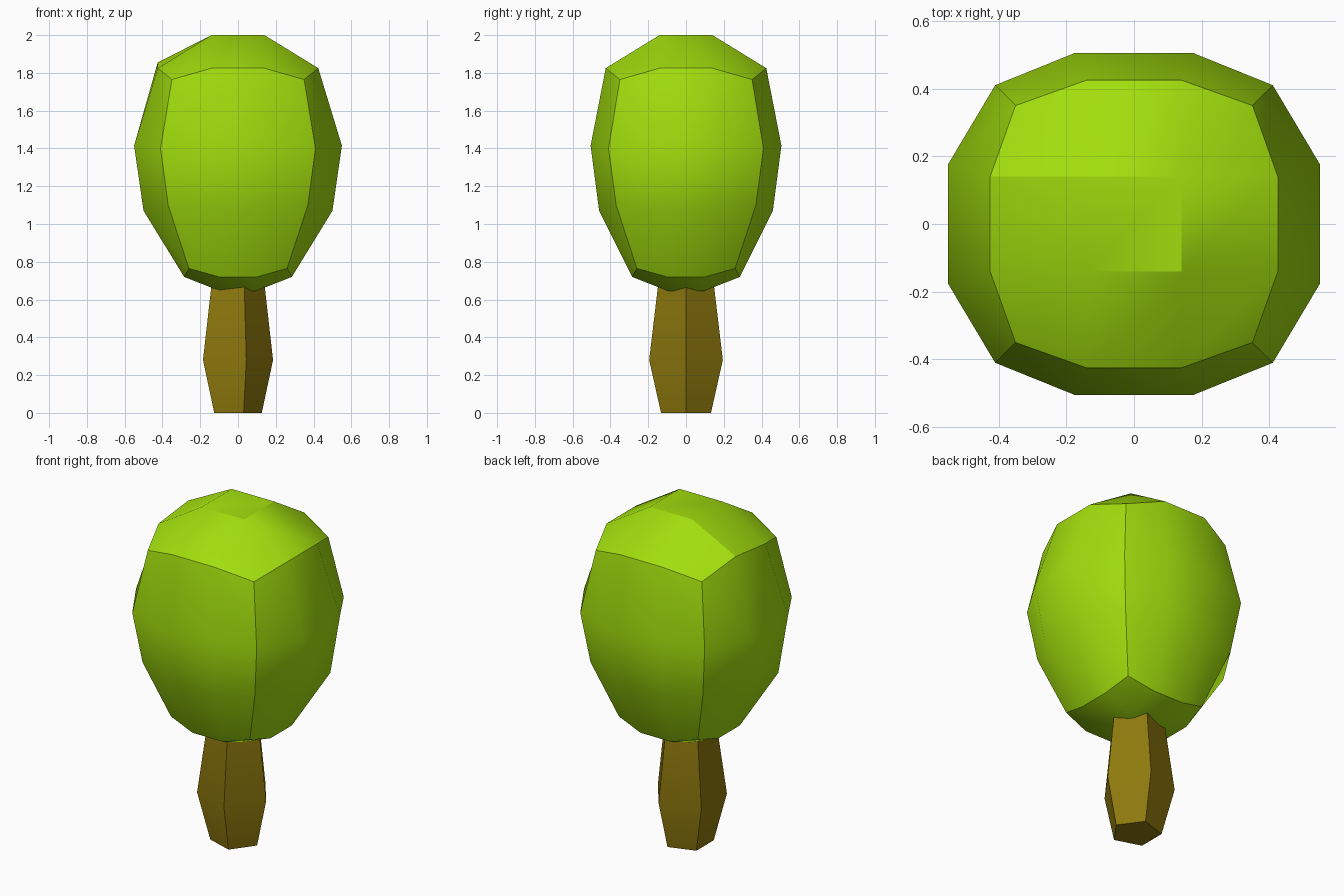
import bpy, bmesh, math

if "Cube" in bpy.data.objects:
    bpy.data.objects.remove(bpy.data.objects["Cube"])


def finish(bm, name, color):
    bmesh.ops.recalc_face_normals(bm, faces=bm.faces)
    mesh = bpy.data.meshes.new(name)
    bm.to_mesh(mesh)
    bm.free()
    obj = bpy.data.objects.new(name, mesh)
    bpy.context.collection.objects.link(obj)
    mat = bpy.data.materials.new(name + "_color")
    mat.diffuse_color = color
    mat.use_nodes = True
    mat.node_tree.nodes["Principled BSDF"].inputs["Base Color"].default_value = mat.diffuse_color
    mesh.materials.append(mat)
    bpy.ops.object.select_all(action='DESELECT')
    obj.select_set(True)
    bpy.context.view_layer.objects.active = obj
    bpy.ops.object.shade_smooth_by_angle(angle=math.radians(30))
    return obj


# Crown: cube with a 3x3 grid per side, inflated ring by ring
# per ring: x reach, y reach, inner half width, side z, corner xy, corner z
RINGS = {
    3: (0.425, 0.425, 0.14, 1.825, 0.35, 1.765),
    1: (0.55, 0.505, 0.175, 1.415, 0.41, 1.40),
    -1: (0.50, 0.46, 0.155, 1.07, 0.37, 1.10),
    -3: (0.285, 0.285, 0.10, 0.72, 0.26, 0.765),
}
CAPS = {3: (0.14, 2.0), -3: (0.095, 0.645)}

bm = bmesh.new()
bmesh.ops.create_cube(bm, size=6)
bmesh.ops.subdivide_edges(bm, edges=bm.edges[:], cuts=2, use_grid_fill=True)
for v in bm.verts:
    i, j, k = (round(c) for c in v.co)
    sx, sy = math.copysign(1, i), math.copysign(1, j)
    rx, ry, inner, z, corner, cz = RINGS[k]
    if abs(i) == 3 and abs(j) == 3:
        v.co = (sx * corner, sy * corner, cz)
    elif abs(i) == 3:
        v.co = (sx * rx, sy * inner, z)
    elif abs(j) == 3:
        v.co = (sx * inner, sy * ry, z)
    else:
        r, z = CAPS[k]
        v.co = (sx * r, sy * r, z)
    # slight bump at the back left shoulder
    if (i, j, k) == (-3, 1, 3):
        v.co.z = 1.855
finish(bm, "crown", (0.36, 0.73, 0.004, 1))

# Trunk: five-sided, bulging in the lower half
bm = bmesh.new()
rings = []
for z, r in ((0, 0.139), (0.28, 0.205), (0.72, 0.15)):
    rings.append([bm.verts.new((r * (math.cos(a) - 0.095), r * math.sin(a), z))
                  for a in (math.tau * n / 5 for n in range(5))])
for low, high in zip(rings, rings[1:]):
    for n in range(5):
        m = (n + 1) % 5
        bm.faces.new((low[n], low[m], high[m], high[n]))
bm.faces.new(rings[0])
bm.faces.new(rings[-1])
finish(bm, "trunk", (0.27, 0.19, 0.004, 1))
